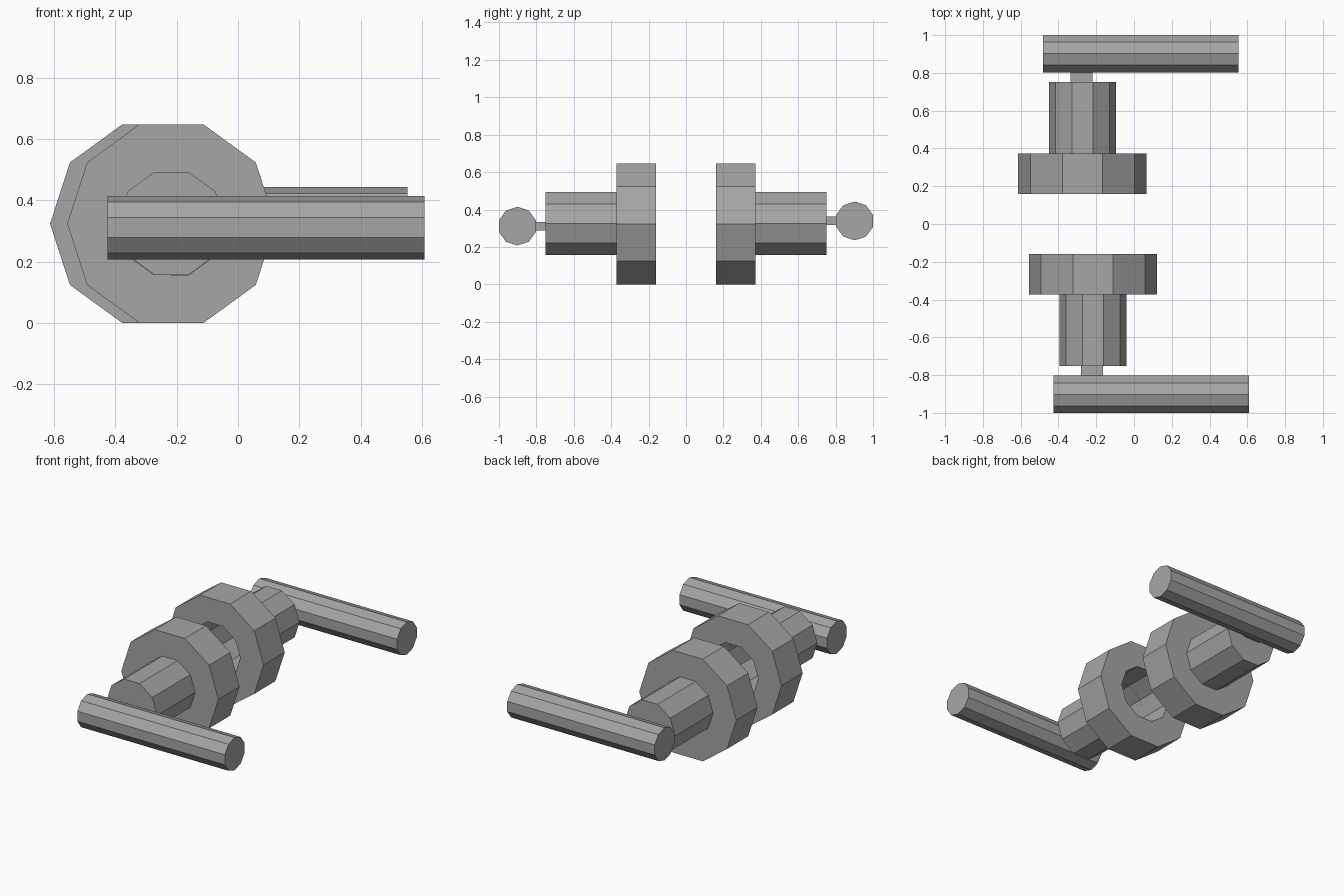
import bpy, bmesh, math
from mathutils import Vector

if "Cube" in bpy.data.objects:
    bpy.data.objects.remove(bpy.data.objects["Cube"])

grey = bpy.data.materials.new("plain_grey")
grey.diffuse_color = (0.38, 0.38, 0.38, 1)
grey.use_nodes = True
grey.node_tree.nodes["Principled BSDF"].inputs["Base Color"].default_value = grey.diffuse_color


def finish(name, bm):
    bmesh.ops.remove_doubles(bm, verts=bm.verts, dist=1e-5)
    bmesh.ops.recalc_face_normals(bm, faces=bm.faces)
    me = bpy.data.meshes.new(name)
    bm.to_mesh(me)
    bm.free()
    me.materials.append(grey)
    ob = bpy.data.objects.new(name, me)
    bpy.context.collection.objects.link(ob)
    return ob


def lathe(name, profile, centre, axis, start=0.0, caps=(False, False), n=10):
    """Ten-sided turned part: profile is (radius, position along axis)."""
    bm = bmesh.new()
    rings = []
    for r, d in profile:
        ring = []
        for i in range(n):
            a = start + 2 * math.pi * i / n
            u, v = r * math.cos(a), r * math.sin(a)
            p = Vector((u, d, v)) if axis == "y" else Vector((d, u, v))
            ring.append(bm.verts.new(p + Vector(centre)))
        rings.append(ring)
    for a, b in zip(rings, rings[1:]):
        for i in range(n):
            j = (i + 1) % n
            bm.faces.new((a[i], a[j], b[j], b[i]))
    for use, ring in zip(caps, (rings[0], rings[-1])):
        if use:
            bm.faces.new(ring)
    return finish(name, bm)


def box(name, lo, hi):
    bm = bmesh.new()
    bmesh.ops.create_cube(bm, size=1)
    for v in bm.verts:
        v.co = [(l + h) / 2 + c * (h - l) for l, h, c in zip(lo, hi, v.co)]
    return finish(name, bm)


# side, sign of y, wheel centre x, handle height
for side, s, cx, hz in (("front", -1, -0.217, 0.311), ("back", 1, -0.273, 0.339)):
    # wheel: thick ring, open in the middle
    lathe(side + "_wheel",
          [(0.177, s * 0.16), (0.34, s * 0.16), (0.34, s * 0.372), (0.177, s * 0.372)],
          (cx, 0, 0.3235), "y")
    # hub: hollow barrel, closed at its outer end
    lathe(side + "_hub", [(0.177, s * 0.16), (0.177, s * 0.752)],
          (cx, 0, 0.3245), "y", caps=(False, True))
    # flat link between hub and handle
    y0, y1 = sorted((s * 0.74, s * 0.82))
    px = cx - 0.006
    box(side + "_link", (px - 0.058, y0, hz - 0.023), (px + 0.058, y1, hz + 0.023))
    # long handle bar
    x0 = cx - 0.208
    lathe(side + "_handle", [(0.1035, x0), (0.1035, x0 + 1.033)],
          (0, s * 0.9016, hz), "x", start=math.pi / 2, caps=(True, True))
